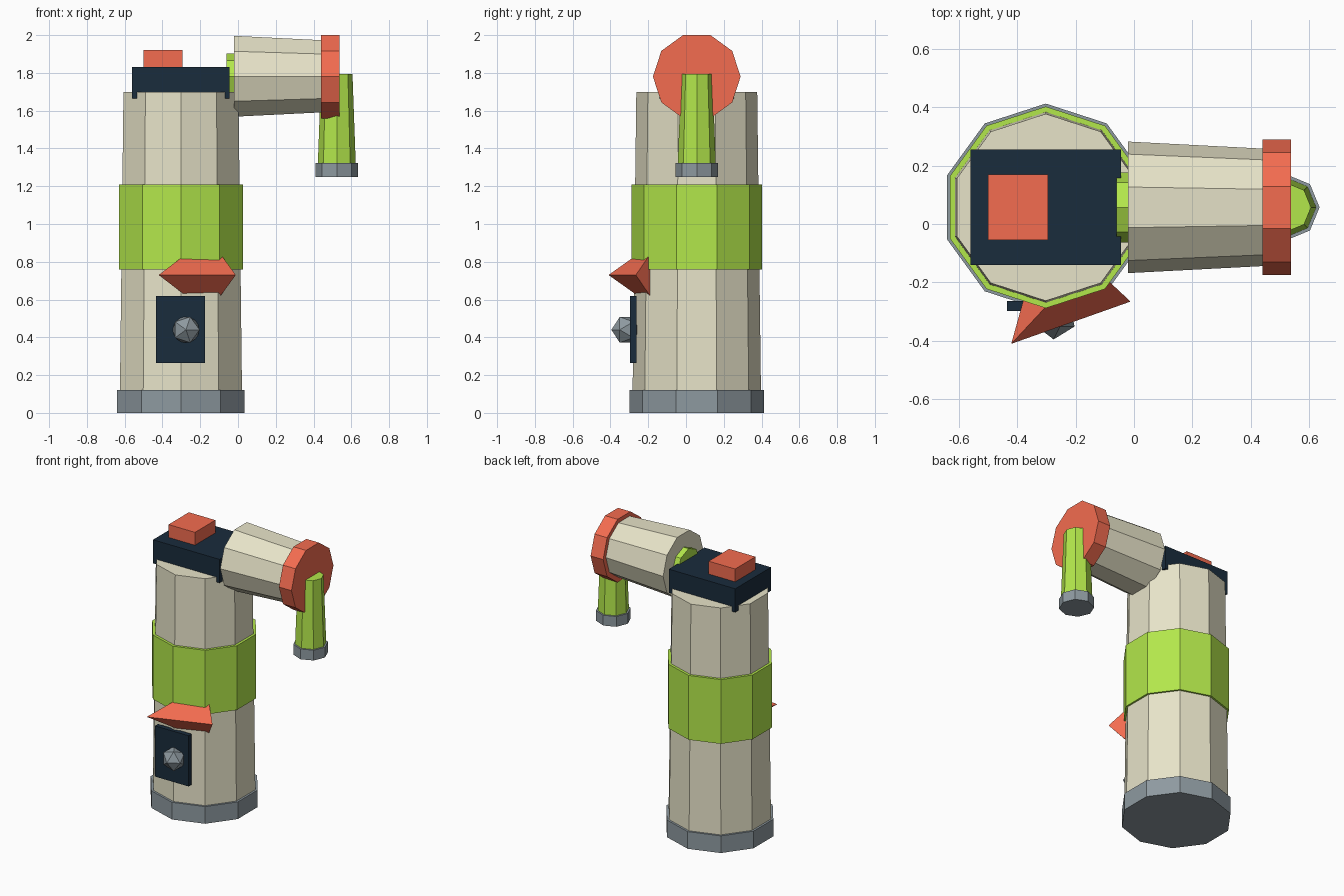
import bpy
from math import radians
from mathutils import Vector

if "Cube" in bpy.data.objects:
    bpy.data.objects.remove(bpy.data.objects["Cube"])

CY = 0.057  # shared y of body and head axis


def material(name, rgb):
    m = bpy.data.materials.new(name)
    m.diffuse_color = (*rgb, 1)
    m.use_nodes = True
    m.node_tree.nodes["Principled BSDF"].inputs["Base Color"].default_value = m.diffuse_color
    return m


CREAM = material("cream", (0.80, 0.77, 0.58))
GREEN = material("green", (0.45, 0.80, 0.07))
RED = material("red", (0.90, 0.15, 0.08))
NAVY = material("navy", (0.01, 0.025, 0.045))
STEEL = material("steel", (0.27, 0.32, 0.35))


def finish(name, mat):
    o = bpy.context.object
    o.name = name
    o.data.materials.append(mat)
    return o


def tube(name, mat, sides, start, end, r1, r2):
    """Low-poly cylinder or cone between two points."""
    a, b = Vector(start), Vector(end)
    d = b - a
    along_x = abs(d.x) > abs(d.z)
    bpy.ops.mesh.primitive_cone_add(
        vertices=sides, radius1=r1, radius2=r2, depth=d.length,
        location=(a + b) / 2,
        rotation=(0, radians(90) if along_x else 0, 0))
    return finish(name, mat)


def box(name, mat, lo, hi):
    lo, hi = Vector(lo), Vector(hi)
    bpy.ops.mesh.primitive_cube_add(size=1, location=(lo + hi) / 2)
    bpy.context.object.scale = hi - lo
    return finish(name, mat)


# Upright body: base ring, tapered column, coloured band
BX = -0.302
tube("base_ring", STEEL, 10, (BX, CY, 0), (BX, CY, 0.12), 0.355, 0.355)
tube("body_column", CREAM, 10, (BX, CY, 0.02), (BX, CY, 1.70), 0.341, 0.32)
tube("body_band", GREEN, 10, (BX, CY, 0.76), (BX, CY, 1.21), 0.345, 0.345)

# Cap plate sunk into the column, with a button
box("cap_plate", NAVY, (-0.56, -0.14, 1.665), (-0.045, 0.255, 1.83))
box("cap_button", RED, (-0.50, -0.055, 1.81), (-0.295, 0.17, 1.92))

# Horizontal head: neck, barrel, end disc
HZ = 1.782
tube("head_neck", GREEN, 8, (-0.06, CY, HZ), (0.06, CY, HZ), 0.12, 0.12)
tube("head_barrel", CREAM, 10, (-0.02, CY, HZ), (0.46, CY, HZ), 0.225, 0.2)
tube("head_disc", RED, 10, (0.44, CY, HZ - 0.002), (0.537, CY, HZ - 0.002), 0.232, 0.232)

# Downward spout with tip ring
SX = 0.523
tube("spout", GREEN, 8, (SX, CY, 1.30), (SX, CY, 1.795), 0.101, 0.083)
tube("spout_tip", STEEL, 8, (SX, CY, 1.25), (SX, CY, 1.322), 0.112, 0.112)

# Front panel and faceted knob
box("front_panel", NAVY, (-0.435, -0.297, 0.265), (-0.175, -0.263, 0.62))
bpy.ops.mesh.primitive_ico_sphere_add(
    subdivisions=1, radius=0.08, location=(-0.275, -0.315, 0.44),
    rotation=(radians(90), 0, 0))
finish("panel_knob", STEEL)

# Four-sided spike sunk into the body, pointing out to the front left
apex, base = Vector((-0.42, -0.41, 0.73)), Vector((-0.158, -0.129, 0.73))
axis = apex - base
bpy.ops.mesh.primitive_cone_add(
    vertices=4, radius1=0.2, radius2=0, depth=axis.length,
    location=(apex + base) / 2)
spike = finish("front_spike", RED)
spike.rotation_euler = axis.to_track_quat('Z', 'Y').to_euler()
